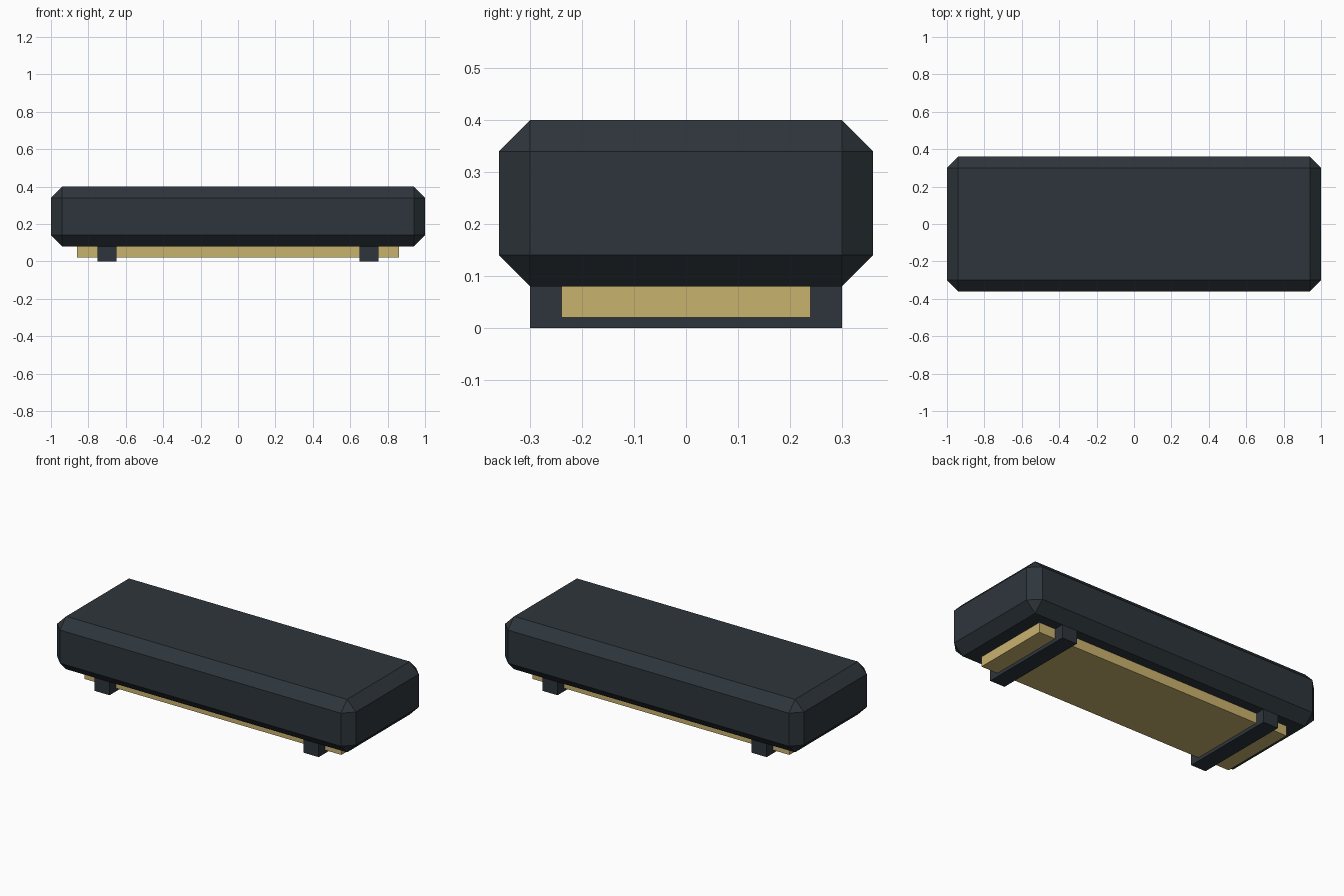
import bpy
import bmesh
from mathutils import Matrix, Vector

default = bpy.data.objects.get("Cube")
if default:
    bpy.data.objects.remove(default, do_unlink=True)


def make_material(name, colour):
    mat = bpy.data.materials.new(name)
    mat.use_nodes = True
    mat.diffuse_color = (*colour, 1)
    shader = next(n for n in mat.node_tree.nodes if n.type == 'BSDF_PRINCIPLED')
    shader.inputs["Base Color"].default_value = (*colour, 1)
    return mat


def make_box(name, low, high, mat, chamfer=0):
    """Box between two corners, with an optional flat chamfer on every edge."""
    low, high = Vector(low), Vector(high)
    size = Matrix.Diagonal((*(high - low), 1))
    bm = bmesh.new()
    bmesh.ops.create_cube(bm, size=1, matrix=Matrix.Translation((low + high) / 2) @ size)
    mesh = bpy.data.meshes.new(name)
    bm.to_mesh(mesh)
    bm.free()
    mesh.materials.append(mat)
    obj = bpy.data.objects.new(name, mesh)
    bpy.context.collection.objects.link(obj)
    if chamfer:
        bevel = obj.modifiers.new("chamfer", 'BEVEL')
        bevel.width = chamfer
        bevel.segments = 1
        bevel.limit_method = 'NONE'
    return obj


slate = make_material("dark slate", (0.027, 0.036, 0.044))
gold = make_material("pale gold", (0.584, 0.445, 0.156))

# Chamfered main body
make_box("body", (-1, -0.36, 0.08), (1, 0.36, 0.4), slate, chamfer=0.06)

# Gold plate under the body
make_box("base_plate", (-0.86, -0.24, 0.02), (0.86, 0.24, 0.08), gold)

# Cross runners that the model stands on
for side, x in (("left", 0.7), ("right", -0.7)):
    make_box(side + "_runner", (x - 0.05, -0.3, 0), (x + 0.05, 0.3, 0.08), slate)
